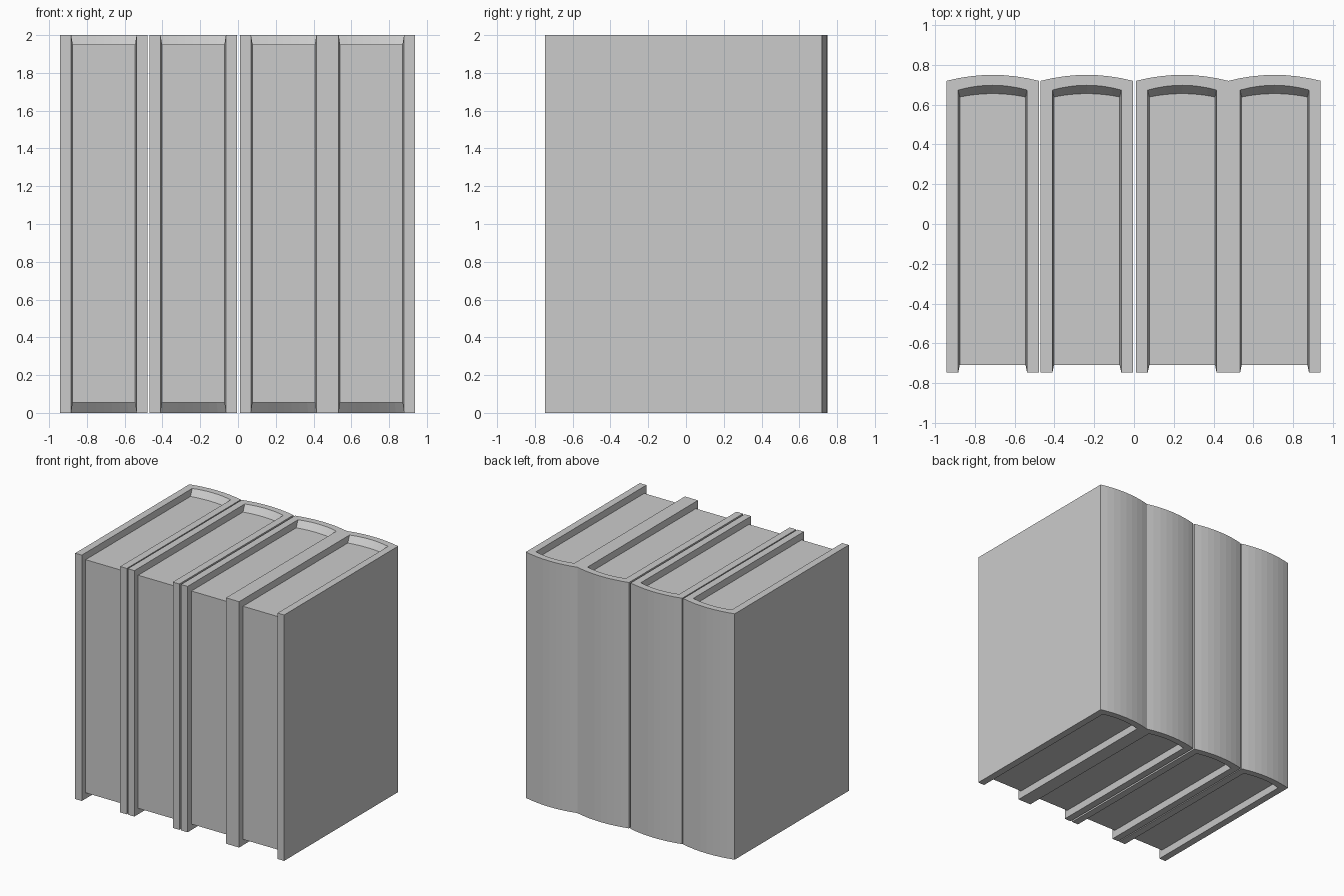
import bpy, bmesh

if "Cube" in bpy.data.objects:
    bpy.data.objects.remove(bpy.data.objects["Cube"])

SEG = 8            # facets across the rounded spine
HEIGHT = 2.0


def outline(half_w, y_front, y_corner, y_peak):
    """Plan outline: front left, rounded back, front right."""
    pts = [(-half_w, y_front)]
    for i in range(SEG + 1):
        u = -1 + 2 * i / SEG
        pts.append((half_w * u, y_corner + (y_peak - y_corner) * (1 - u * u)))
    return pts + [(half_w, y_front)]


COVER = outline(0.232, -0.747, 0.719, 0.749)
RIM = outline(0.173, -0.747, 0.673, 0.697)
PAGES = outline(0.165, -0.708, 0.638, 0.655)


def make_book(name, x):
    bm = bmesh.new()
    # stacked outlines: page top, rim, cover top, cover bottom, rim, page bottom
    levels = [(PAGES, HEIGHT - 0.05), (RIM, HEIGHT), (COVER, HEIGHT),
              (COVER, 0), (RIM, 0), (PAGES, 0.054)]
    rows = [[bm.verts.new((px, py, z)) for px, py in pts] for pts, z in levels]

    # cover, rims and sloped inner walls
    for a, b in zip(rows, rows[1:]):
        for i in range(len(a) - 1):
            bm.faces.new((a[i], a[i + 1], b[i + 1], b[i]))
    # page block top and bottom
    bm.faces.new(rows[0])
    bm.faces.new(rows[5])
    # front edges of the covers and inner walls
    for e in (0, -1):
        bm.faces.new((rows[2][e], rows[1][e], rows[4][e], rows[3][e]))
        bm.faces.new((rows[1][e], rows[0][e], rows[5][e], rows[4][e]))
    # page block front
    bm.faces.new((rows[0][0], rows[0][-1], rows[5][-1], rows[5][0]))

    bmesh.ops.recalc_face_normals(bm, faces=bm.faces)
    mesh = bpy.data.meshes.new(name)
    bm.to_mesh(mesh)
    bm.free()
    book = bpy.data.objects.new(name, mesh)
    book.location.x = x
    bpy.context.collection.objects.link(book)


# row of four books, the last two touching
for n, x in enumerate((-0.71, -0.237, 0.242, 0.706), 1):
    make_book(f"book_{n}", x)
